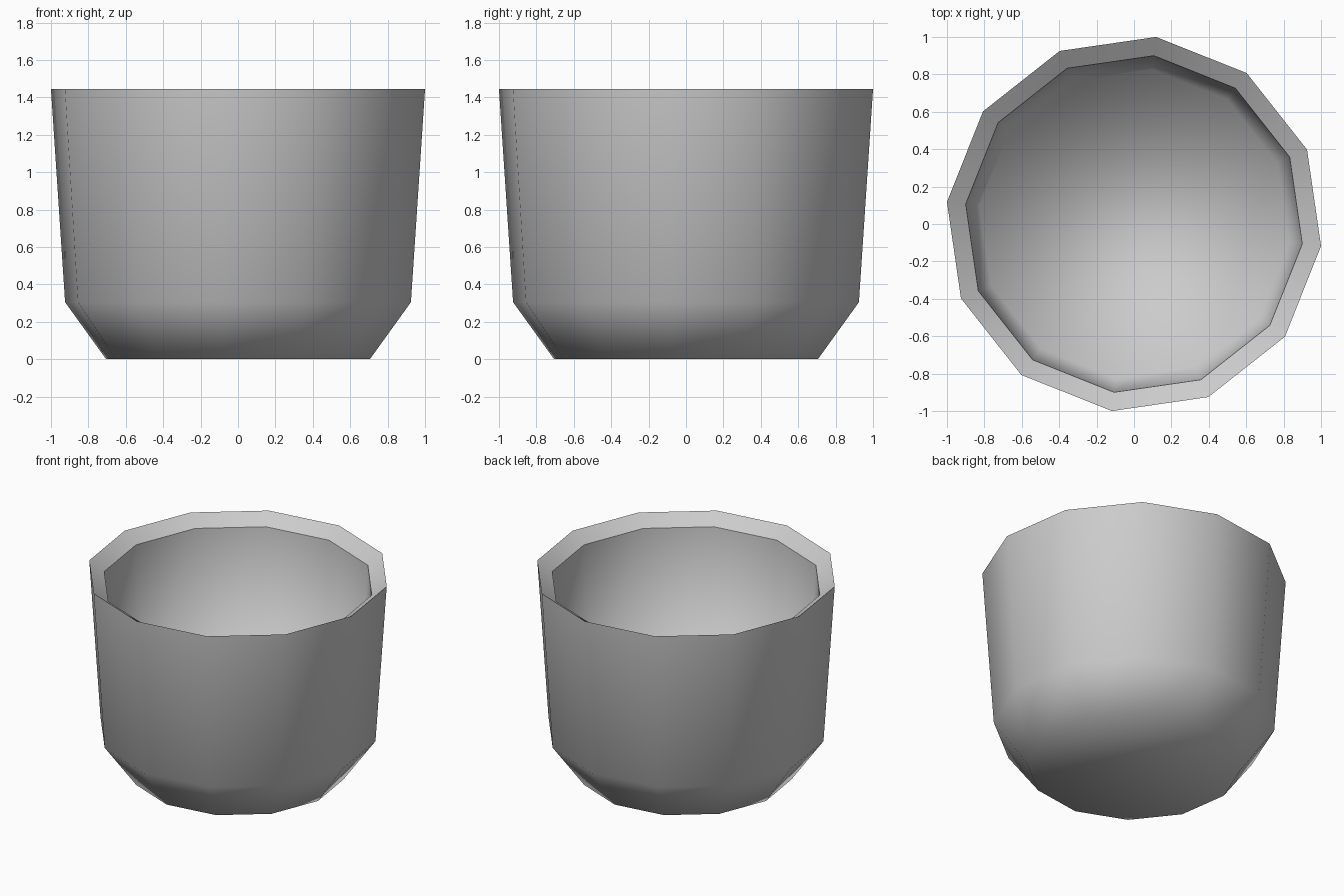
import bpy
import bmesh
import math

# Remove the default cube
cube = bpy.data.objects.get("Cube")
if cube:
    bpy.data.objects.remove(cube, do_unlink=True)

SIDES = 12
TURN = math.radians(-6.75)

# Outer profile as (radius, height), from base to rim: only the outside is chamfered
OUTER = [(0.71, 0.0), (0.931, 0.305), (1.007, 1.444)]
# Lining from its lip straight down to a flat floor above the chamfer
INNER = [(0.906, 1.372), (0.832, 0.31)]

# Plain grey material
grey = bpy.data.materials.new("plain_grey")
grey.use_nodes = True
colour = (0.6, 0.6, 0.6, 1.0)
grey.diffuse_color = colour
grey.node_tree.nodes["Principled BSDF"].inputs["Base Color"].default_value = colour


def add_ring(bm, radius, z):
    angles = [TURN + math.tau * i / SIDES for i in range(SIDES)]
    return [bm.verts.new((radius * math.cos(a), radius * math.sin(a), z)) for a in angles]


def bridge(bm, low, high):
    for i in range(SIDES):
        j = (i + 1) % SIDES
        bm.faces.new((low[i], low[j], high[j], high[i]))


bm = bmesh.new()

# Outer wall, sloping rim, then the lining down to its floor
rings = [add_ring(bm, r, z) for r, z in OUTER + INNER]
for low, high in zip(rings, rings[1:]):
    bridge(bm, low, high)

# Base and inside floor
bm.faces.new(rings[0][::-1])
bm.faces.new(rings[-1])

# Smooth everywhere except along both edges of the rim
for face in bm.faces:
    face.smooth = True
for ring in (rings[2], rings[3]):
    for i in range(SIDES):
        bm.edges.get((ring[i], ring[(i + 1) % SIDES])).smooth = False

mesh = bpy.data.meshes.new("cup")
bm.to_mesh(mesh)
bm.free()
mesh.materials.append(grey)
cup = bpy.data.objects.new("cup", mesh)
bpy.context.collection.objects.link(cup)
